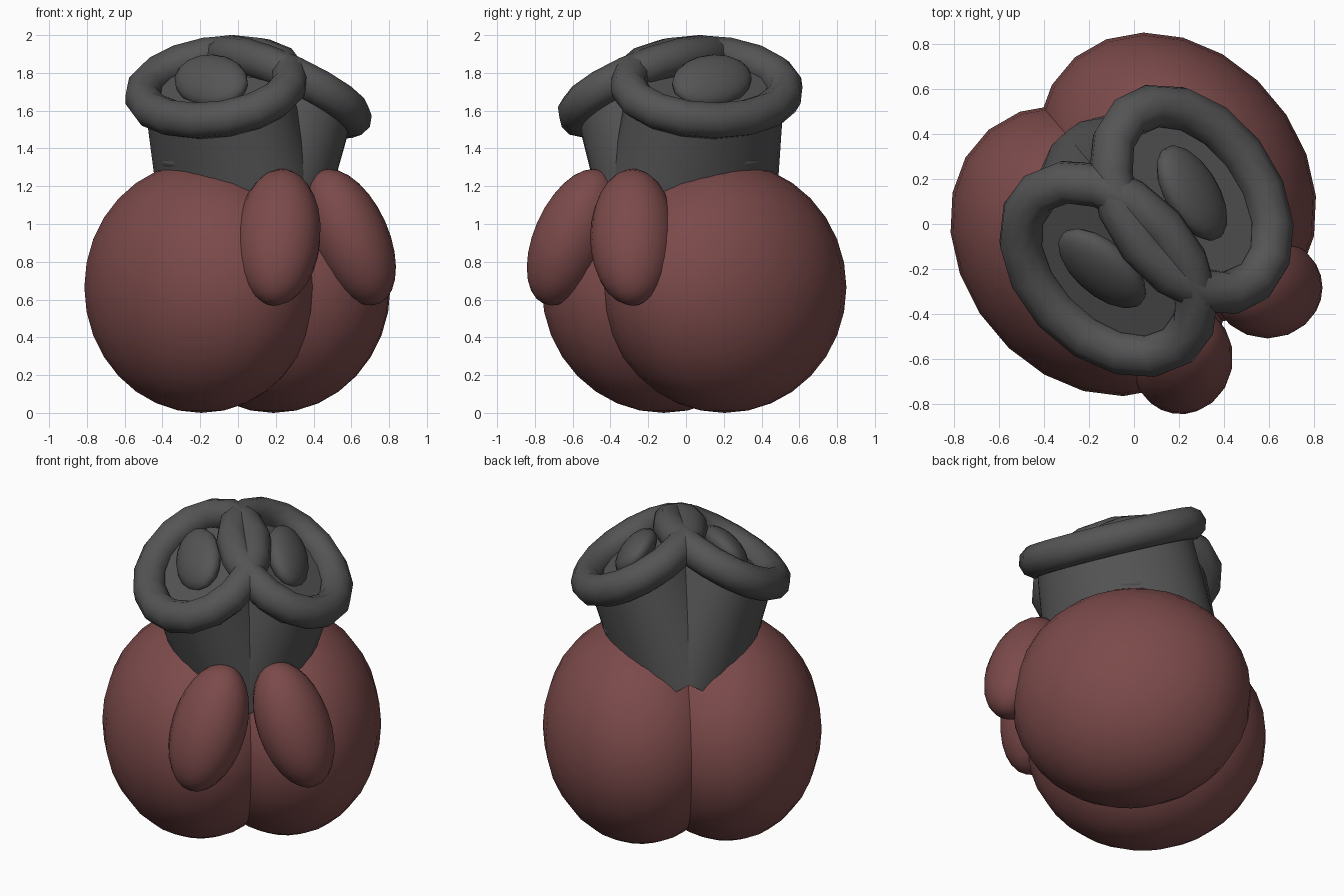
import bpy, bmesh
from math import radians, sin, cos, pi
from mathutils import Matrix

if "Cube" in bpy.data.objects:
    bpy.data.objects.remove(bpy.data.objects["Cube"])

# Parts are modelled for the +X half, reflected in X, then turned to face the front right corner
WORLD = Matrix.Rotation(radians(40), 4, 'Z') @ Matrix.Translation((0.025, 0, 0))
MIRROR = Matrix.Diagonal((-1, 1, 1, 1))


def material(name, rgb):
    m = bpy.data.materials.new(name)
    m.diffuse_color = (*rgb, 1)
    m.use_nodes = True
    m.node_tree.nodes["Principled BSDF"].inputs["Base Color"].default_value = m.diffuse_color
    return m


RED = material("dark_red", (0.20, 0.068, 0.068))
GREY = material("dark_grey", (0.09, 0.09, 0.09))


def rot(deg, axis):
    return Matrix.Rotation(radians(deg), 4, axis)


def lean(deg):
    """Tilt outward and slightly forward."""
    return rot(-18, 'Z') @ rot(deg, 'Y') @ rot(18, 'Z')


def add_pair(name, bm, mat):
    """Make the part and its reflection."""
    for side, flip in (("right", Matrix.Identity(4)), ("left", MIRROR)):
        half = bm.copy()
        half.transform(WORLD @ flip)
        bmesh.ops.recalc_face_normals(half, faces=half.faces)
        me = bpy.data.meshes.new(f"{name}_{side}")
        half.to_mesh(me)
        half.free()
        me.materials.append(mat)
        ob = bpy.data.objects.new(me.name, me)
        bpy.context.collection.objects.link(ob)
        bpy.ops.object.select_all(action='DESELECT')
        ob.select_set(True)
        bpy.context.view_layer.objects.active = ob
        bpy.ops.object.shade_smooth_by_angle(angle=radians(50))
    bm.free()


def ellipsoid(name, center, radii, turn, mat, seg=20, rings=14):
    bm = bmesh.new()
    bmesh.ops.create_uvsphere(bm, u_segments=seg, v_segments=rings, radius=1)
    bm.transform(Matrix.Translation(center) @ turn @ Matrix.Diagonal((*radii, 1)))
    add_pair(name, bm, mat)


def oval_ring(name, frame, rx, ry, r, mat, seg=16, sides=10):
    bm = bmesh.new()
    rows = []
    for i in range(seg):
        a = 2 * pi * i / seg
        rows.append([bm.verts.new(((rx + r * cos(b)) * cos(a), (ry + r * cos(b)) * sin(a), r * sin(b)))
                     for b in (2 * pi * j / sides for j in range(sides))])
    for i in range(seg):
        for j in range(sides):
            p, q, k = rows[i], rows[(i + 1) % seg], (j + 1) % sides
            bm.faces.new((p[j], q[j], q[k], p[k]))
    bm.transform(frame)
    add_pair(name, bm, mat)


# Round body lobes
ellipsoid("body_lobe", (0.25, 0.035, 0.665), (0.56, 0.70, 0.665), Matrix.Identity(4), RED, 22, 16)

# Oval pads on the front, spreading towards the bottom
ellipsoid("front_pad", (0.247, -0.597, 0.93), (0.205, 0.225, 0.385), rot(-40, 'Z') @ rot(-24, 'Y'), RED)

# Oval necks: tops follow the rim plane, walls lean less than the rim
tilt = lean(30)
frame = Matrix.Translation((0.24, -0.08, 1.725)) @ tilt
sheared = tilt.copy()
sheared.col[2] = lean(21).col[2]
bm = bmesh.new()
bmesh.ops.create_cone(bm, cap_ends=True, segments=32, radius1=1.12, radius2=1, depth=0.7)
bm.transform(Matrix.Translation((0.24, -0.08, 1.725)) @ sheared
             @ Matrix.Translation((0, 0, -0.36)) @ Matrix.Diagonal((0.34, 0.46, 1, 1)))
add_pair("neck", bm, GREY)

# Thick oval rims around the neck tops
oval_ring("rim", frame, 0.345, 0.465, 0.098, GREY)

# Oval bumps inside the rims, standing steeper than the floor
ellipsoid("inner_bump", (0.26, -0.06, 1.755), (0.16, 0.24, 0.085), lean(52), GREY, 16, 12)

# Small flat knobs on the outer neck sides
ellipsoid("side_knob", (0.405, 0.02, 1.325), (0.06, 0.14, 0.04), Matrix.Identity(4), GREY, 16, 10)
